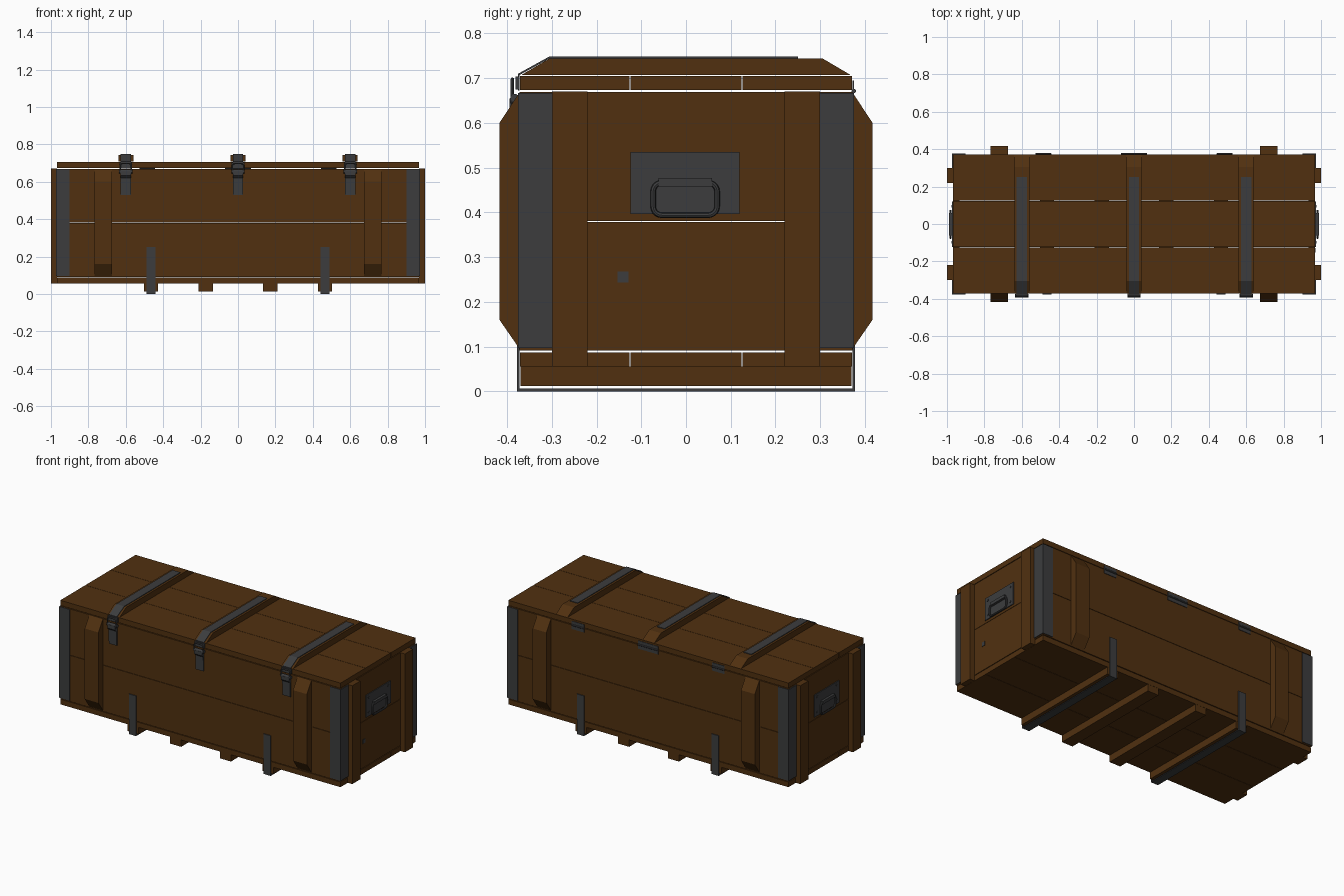
import bpy, bmesh, math
from mathutils import Vector

cube = bpy.data.objects.get("Cube")
if cube:
    bpy.data.objects.remove(cube, do_unlink=True)


def material(name, rgb, rough):
    m = bpy.data.materials.new(name)
    m.use_nodes = True
    m.diffuse_color = (*rgb, 1)
    bsdf = m.node_tree.nodes["Principled BSDF"]
    bsdf.inputs["Base Color"].default_value = (*rgb, 1)
    bsdf.inputs["Roughness"].default_value = rough
    return m


WOOD = material("brown wood", (0.082, 0.030, 0.005), 0.8)
METAL = material("dark metal", (0.045, 0.046, 0.048), 0.6)


def finish(name, bm, mat):
    bmesh.ops.recalc_face_normals(bm, faces=bm.faces)
    mesh = bpy.data.meshes.new(name)
    bm.to_mesh(mesh)
    bm.free()
    mesh.materials.append(mat)
    ob = bpy.data.objects.new(name, mesh)
    bpy.context.collection.objects.link(ob)
    return ob


def box(name, mat, xs, ys, zs):
    """Box between pairs of limits on each axis."""
    bm = bmesh.new()
    bmesh.ops.create_cube(bm, size=1)
    for v in bm.verts:
        for i, pair in enumerate((xs, ys, zs)):
            v.co[i] = sum(pair) / 2 + v.co[i] * abs(pair[1] - pair[0])
    return finish(name, bm, mat)


def prism(name, mat, x, width, profile):
    """Extrude a (y, z) profile along x."""
    bm = bmesh.new()
    face = bm.faces.new([bm.verts.new((x - width / 2, y, z)) for y, z in profile])
    new = bmesh.ops.extrude_face_region(bm, geom=[face])["geom"]
    moved = [g for g in new if isinstance(g, bmesh.types.BMVert)]
    bmesh.ops.translate(bm, verts=moved, vec=(width, 0, 0))
    return finish(name, bm, mat)


def strap(name, x, width, path, thick=0.006):
    """Bent metal band following a (y, z) path, thickened outwards."""
    bm = bmesh.new()
    rows = [[bm.verts.new((x + s * width / 2, y, z)) for s in (-1, 1)] for y, z in path]
    for a, b in zip(rows, rows[1:]):
        bm.faces.new((a[0], a[1], b[1], b[0]))
    mesh = bpy.data.meshes.new(name)
    bm.to_mesh(mesh)
    bm.free()
    mesh.materials.append(METAL)
    ob = bpy.data.objects.new(name, mesh)
    bpy.context.collection.objects.link(ob)
    mod = ob.modifiers.new("thickness", "SOLIDIFY")
    mod.thickness, mod.offset, mod.use_even_offset = thick, 1, True
    return ob


def rod(name, centre, radius, length, sides=12):
    """Cylinder lying along x."""
    bm = bmesh.new()
    bmesh.ops.create_cone(bm, cap_ends=True, segments=sides, radius1=radius,
                          radius2=radius, depth=length)
    for v in bm.verts:
        v.co = Vector((v.co.z, v.co.x, v.co.y)) + Vector(centre)
    return smooth(finish(name, bm, METAL))


def smooth(ob):
    bpy.ops.object.select_all(action="DESELECT")
    ob.select_set(True)
    bpy.context.view_layer.objects.active = ob
    bpy.ops.object.shade_smooth_by_angle(angle=math.radians(35))
    return ob


def wire(name, points, radius):
    """Closed round wire through points."""
    cu = bpy.data.curves.new(name, "CURVE")
    cu.dimensions, cu.bevel_depth, cu.bevel_resolution = "3D", radius, 2
    sp = cu.splines.new("POLY")
    sp.points.add(len(points) - 1)
    for p, co in zip(sp.points, points):
        p.co = (*co, 1)
    sp.use_cyclic_u = True
    cu.materials.append(METAL)
    ob = bpy.data.objects.new(name, cu)
    bpy.context.collection.objects.link(ob)
    bpy.ops.object.select_all(action="DESELECT")
    ob.select_set(True)
    bpy.context.view_layer.objects.active = ob
    bpy.ops.object.convert(target="MESH")
    return smooth(bpy.context.object)


def rounded(w, h, r, steps=5):
    """Outline of a rounded rectangle centred on zero."""
    pts = []
    for k, (sx, sy) in enumerate(((1, 1), (-1, 1), (-1, -1), (1, -1))):
        for i in range(steps + 1):
            a = math.pi / 2 * (k + i / steps)
            pts.append((sx * (w / 2 - r) + r * math.cos(a), sy * (h / 2 - r) + r * math.sin(a)))
    return pts


L, W, T = 0.968, 0.372, 0.034     # half length, half width, board thickness
GAP = 0.001

# Floor and lid, three planks each
for name, z0, z1 in (("floor_plank", 0.055, 0.087), ("lid_plank", 0.673, 0.705)):
    for y0, y1 in ((-W, -0.125), (-0.125, 0.125), (0.125, W)):
        box(name, WOOD, (-L, L), (y0 + GAP, y1 - GAP), (z0, z1))

# Walls, two planks high
for z0, z1 in ((0.09, 0.38), (0.38, 0.67)):
    zs = (z0 + GAP, z1 - GAP)
    for s in (-1, 1):
        box("side_plank", WOOD, (-L, L), (s * (W - T), s * W), zs)
        box("end_plank", WOOD, (s * (L - T), s * L), (T - W, W - T), zs)

for s in (-1, 1):
    for t in (-1, 1):
        # End battens, chamfered side battens, metal corners
        box("end_batten", WOOD, (s * L, s), (t * 0.22, t * 0.30), (0.056, 0.67))
        prism("side_batten", WOOD, s * 0.72, 0.095,
              [(t * W, 0.095), (t * 0.417, 0.16), (t * 0.417, 0.60), (t * W, 0.668)])
        box("corner_end_plate", METAL, (s * (L - 0.002), s * 0.973), (t * 0.30, t * 0.376), (0.097, 0.667))
        box("corner_side_plate", METAL, (s * 0.90, s * 0.973), (t * (W - 0.002), t * 0.376), (0.097, 0.667))

    # Handle plate, rivets, clip and grip on each end
    box("handle_plate", METAL, (s * L, s * 0.973), (-0.124, 0.12), (0.396, 0.535))
    for y in (-0.098, 0.094):
        for z in (0.42, 0.515):
            rod("handle_rivet", (s * 0.973, y, z), 0.007, 0.006, 8)
    wire("handle_grip", [(s * 0.981, y - 0.002, z + 0.43) for y, z in rounded(0.143, 0.073, 0.02)], 0.006)
    box("handle_clip", METAL, (s * 0.97, s * 0.988), (-0.062, 0.058), (0.458, 0.477))

    # Runners, with a metal band under the outer pair
    for x in (0.465, 0.172):
        box("runner", WOOD, (s * x - 0.038, s * x + 0.038), (-0.37, 0.37), (0.012, 0.055))
    strap("runner_band", s * 0.465, 0.05, [(W, 0.25), (W, 0.006), (-W, 0.006), (-W, 0.25)])

# Small end plug
box("end_plug", METAL, (L, L + 0.003), (-0.153, -0.129), (0.243, 0.268))

for x in (-0.6, 0, 0.6):
    # Lid batten and its strap
    prism("lid_batten", WOOD, x, 0.08,
          [(-0.368, 0.707), (-0.305, 0.744), (0.305, 0.744), (0.368, 0.707)])
    strap("lid_strap", x, 0.054,
          [(-W, 0.672), (-W, 0.707), (-0.305, 0.744), (0.25, 0.744)], 0.004)
    # Latch: hook plate, pivot, loop and lever
    box("latch_hook", METAL, (x - 0.034, x + 0.034), (-0.381, -W), (0.675, 0.704))
    rod("latch_pivot", (x, -0.383, 0.655), 0.01, 0.07)
    wire("latch_loop", [(x + a, -0.388, z + 0.67) for a, z in rounded(0.06, 0.055, 0.01, 3)], 0.004)
    prism("latch_lever", METAL, x, 0.054,
          [(-W, 0.53), (-0.380, 0.53), (-0.382, 0.62), (-0.394, 0.632), (-0.394, 0.655), (-W, 0.655)])

# Rear hinges
for x, width in ((-0.485, 0.085), (0, 0.14), (0.485, 0.085)):
    box("hinge_leaf", METAL, (x - width / 2, x + width / 2), (W, 0.375), (0.645, 0.695))
    rod("hinge_barrel", (x, 0.375, 0.671), 0.005, width, 10)
